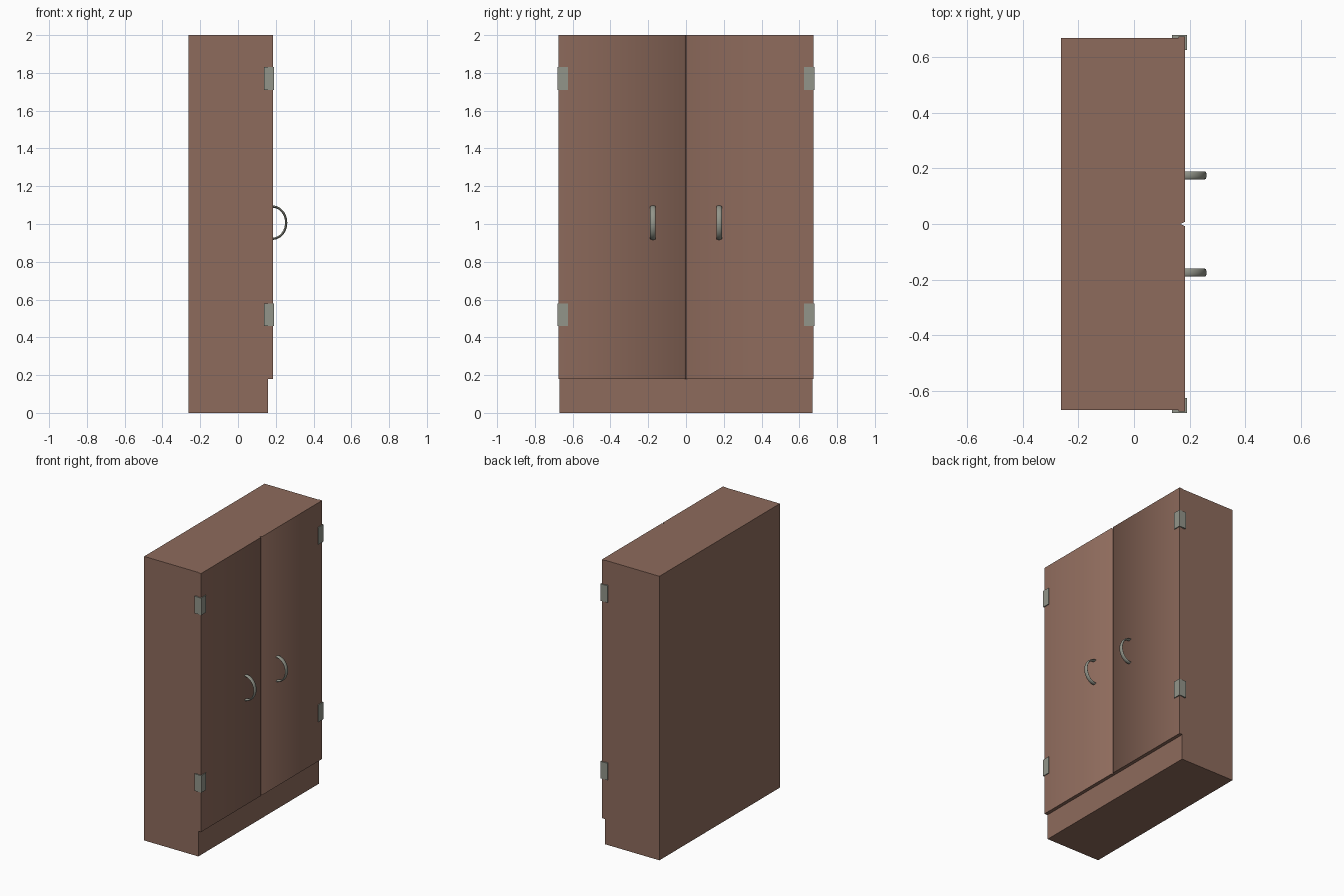
import bpy, bmesh, math

if "Cube" in bpy.data.objects:
    bpy.data.objects.remove(bpy.data.objects["Cube"])


def material(name, rgb):
    m = bpy.data.materials.new(name)
    m.diffuse_color = (*rgb, 1)
    m.use_nodes = True
    m.node_tree.nodes["Principled BSDF"].inputs["Base Color"].default_value = m.diffuse_color
    return m


WOOD = material("brown_wood", (0.27, 0.146, 0.107))
METAL = material("grey_metal", (0.29, 0.30, 0.255))


def finish(name, bm, mat, angle=None):
    bmesh.ops.recalc_face_normals(bm, faces=bm.faces)
    me = bpy.data.meshes.new(name)
    bm.to_mesh(me)
    bm.free()
    me.materials.append(mat)
    ob = bpy.data.objects.new(name, me)
    bpy.context.collection.objects.link(ob)
    if angle:
        bpy.ops.object.select_all(action='DESELECT')
        ob.select_set(True)
        bpy.context.view_layer.objects.active = ob
        bpy.ops.object.shade_smooth_by_angle(angle=math.radians(angle))
    return ob


def prism(name, outline, z0, z1, mat, angle=None):
    """Extrude an (x, y) outline from z0 up to z1."""
    bm = bmesh.new()
    low = [bm.verts.new((x, y, z0)) for x, y in outline]
    top = [bm.verts.new((x, y, z1)) for x, y in outline]
    bm.faces.new(low)
    bm.faces.new(top)
    n = len(outline)
    for i in range(n):
        j = (i + 1) % n
        bm.faces.new((low[i], low[j], top[j], top[i]))
    return finish(name, bm, mat, angle)


def handle(name, y, segs=24, sides=12):
    """Half-ellipse bow with an oval section."""
    bm = bmesh.new()
    rings = []
    for i in range(segs + 1):
        a = math.pi * (i / segs - 0.5)
        ring = []
        for k in range(sides):
            b = 2 * math.pi * k / sides
            r = 0.006 * math.cos(b)
            ring.append(bm.verts.new((0.183 + (0.072 + r) * math.cos(a),
                                      y + 0.0145 * math.sin(b),
                                      1.007 + (0.085 + r) * math.sin(a))))
        rings.append(ring)
    for p, q in zip(rings, rings[1:]):
        for k in range(sides):
            m = (k + 1) % sides
            bm.faces.new((p[k], p[m], q[m], q[k]))
    bm.faces.new(rings[0])
    bm.faces.new(rings[-1])
    return finish(name, bm, METAL, 40)


# Cabinet carcass, its front visible below the doors as a plinth
prism("cabinet_body", [(-0.262, -0.67), (0.16, -0.67), (0.16, 0.67), (-0.262, 0.67)],
      0, 2.0, WOOD)

for s, side in ((-1, "left"), (1, "right")):
    # Door with a softened, angled meeting edge
    prism(side + "_door",
          [(0.16, 0), (0.166, 0), (0.184, s * 0.008), (0.184, s * 0.674), (0.16, s * 0.674)],
          0.18, 2.0, WOOD, 75)
    handle(side + "_handle", s * 0.175)
    # L-shaped hinge plates wrapping the outer corner
    for z, level in ((0.52, "lower"), (1.77, "upper")):
        prism(f"{side}_{level}_hinge",
              [(0.137, s * 0.668), (0.137, s * 0.680), (0.190, s * 0.680),
               (0.190, s * 0.626), (0.182, s * 0.626), (0.182, s * 0.668)],
              z - 0.06, z + 0.06, METAL)
